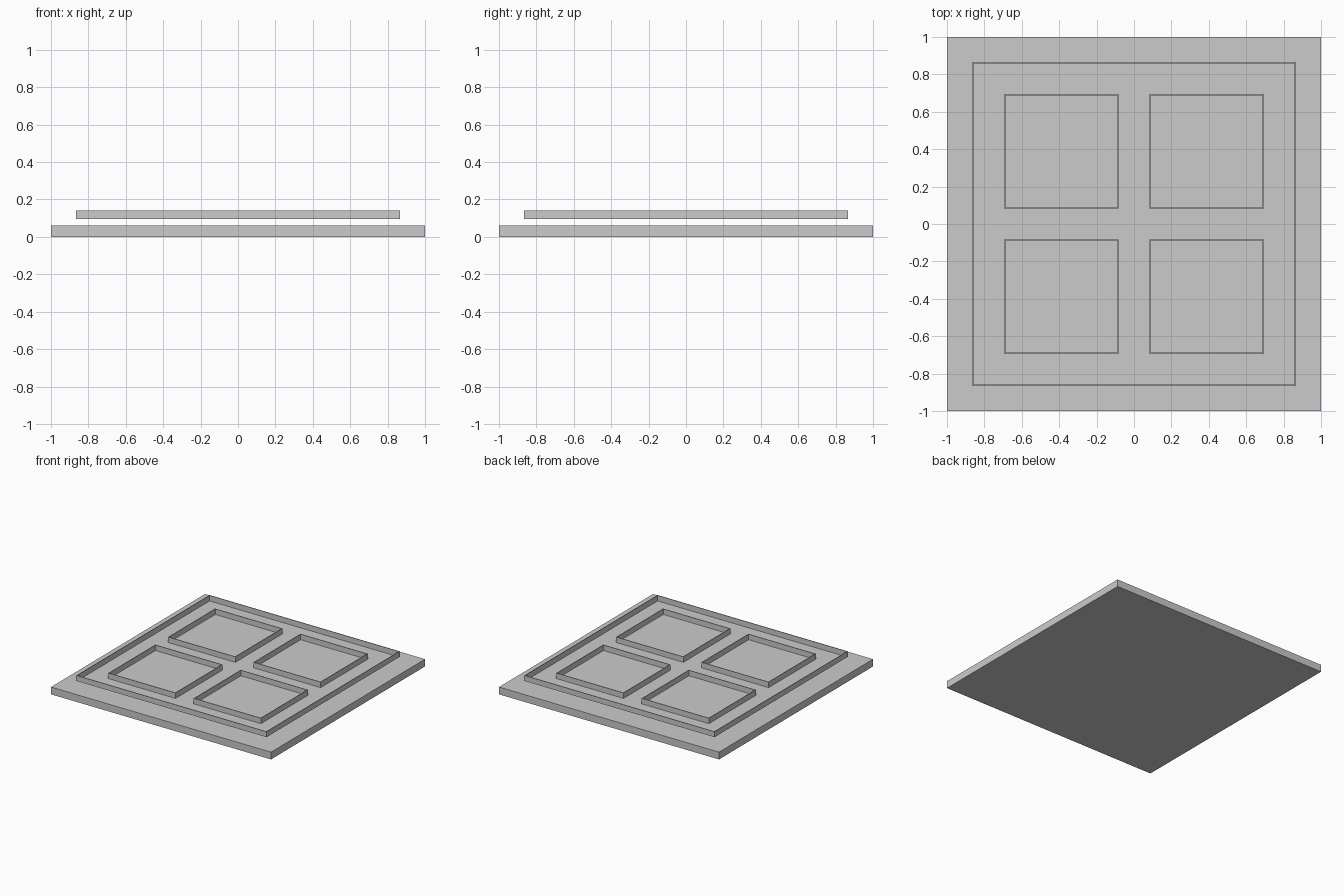
import bpy, bmesh

if "Cube" in bpy.data.objects:
    bpy.data.objects.remove(bpy.data.objects["Cube"])

Z_LOW, Z_HIGH = 0.095, 0.14   # height range of the raised rims
WALL = 0.006                  # rim thickness


def finish(name, bm):
    bmesh.ops.recalc_face_normals(bm, faces=bm.faces[:])
    mesh = bpy.data.meshes.new(name)
    bm.to_mesh(mesh)
    bm.free()
    ob = bpy.data.objects.new(name, mesh)
    bpy.context.collection.objects.link(ob)
    return ob


def square(bm, cx, cy, half, z):
    return [bm.verts.new((cx + sx * half, cy + sy * half, z))
            for sx, sy in ((-1, -1), (1, -1), (1, 1), (-1, 1))]


def rim(name, cx, cy, half):
    # thin-walled square rim with mitred corners
    bm = bmesh.new()
    loops = [square(bm, cx, cy, h, z) for h, z in (
        (half, Z_LOW), (half, Z_HIGH), (half - WALL, Z_HIGH), (half - WALL, Z_LOW))]
    for k in range(4):
        a, b = loops[k], loops[(k + 1) % 4]
        for i in range(4):
            j = (i + 1) % 4
            bm.faces.new((a[i], a[j], b[j], b[i]))
    return finish(name, bm)


# base slab
bm = bmesh.new()
bmesh.ops.create_cube(bm, size=1.0)
for v in bm.verts:
    v.co = (v.co.x * 2, v.co.y * 2, (v.co.z + 0.5) * 0.06)
finish("base_slab", bm)

# thin floor panel carried inside the outer rim
bm = bmesh.new()
bm.faces.new(square(bm, 0, 0, 0.862, Z_LOW))
finish("floor_panel", bm)

# outer rim and four pane rims
rim("outer_rim", 0, 0, 0.865)
for sx in (-1, 1):
    for sy in (-1, 1):
        side = ("left" if sx < 0 else "right") + ("_front" if sy < 0 else "_back")
        rim("pane_rim_" + side, sx * 0.388, sy * 0.388, 0.306)
